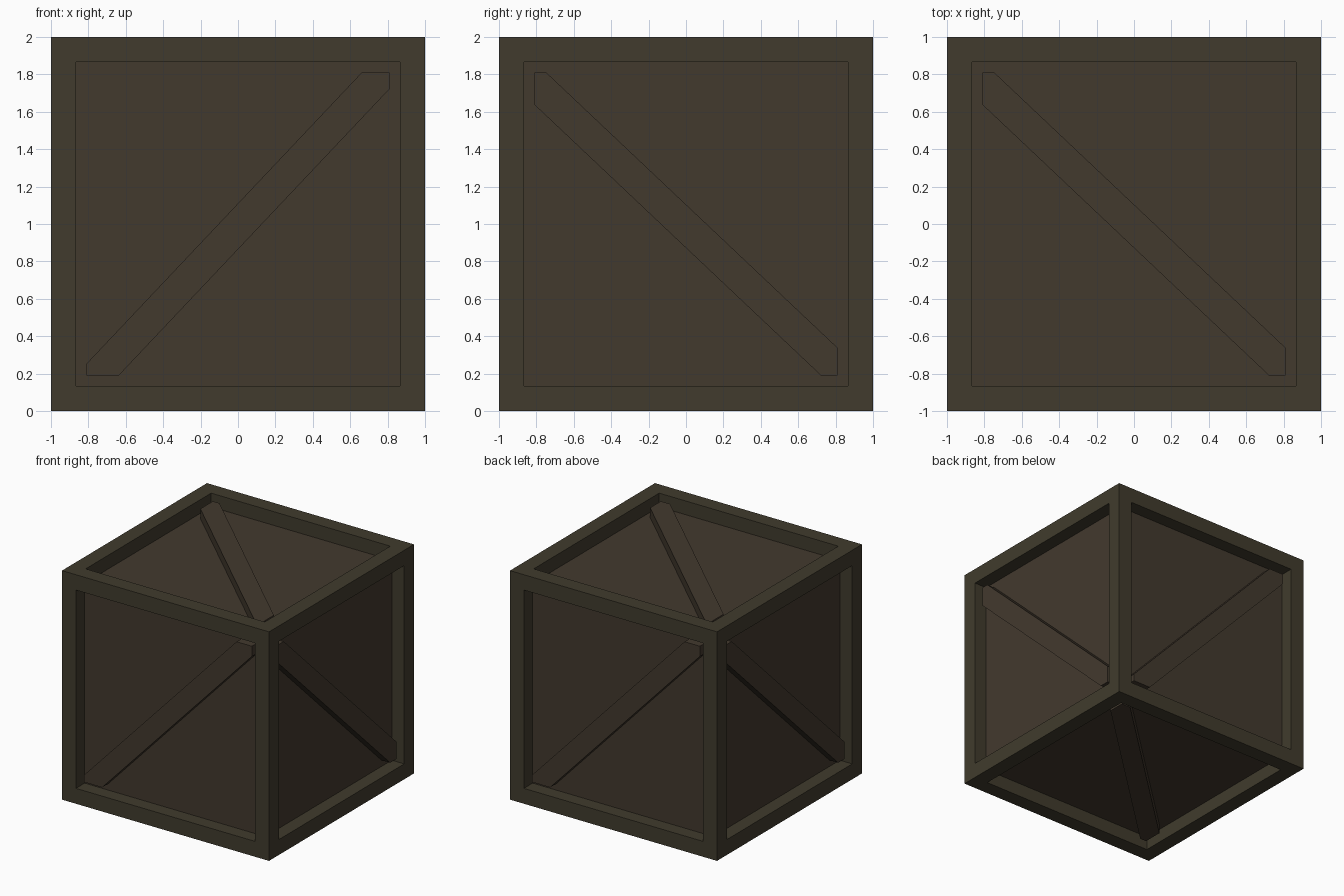
import bpy, bmesh
from mathutils import Vector

if "Cube" in bpy.data.objects:
    bpy.data.objects.remove(bpy.data.objects["Cube"])

BORDER, RECESS, BRACE_TOP = 0.19, 0.12, 0.035   # frame width, panel depth, brace depth
E = 1 - BORDER                                   # half size of the opening


def material(name, rgb):
    m = bpy.data.materials.new(name)
    m.diffuse_color = (*rgb, 1)
    m.use_nodes = True
    m.node_tree.nodes["Principled BSDF"].inputs["Base Color"].default_value = m.diffuse_color
    return m


def finish(bm, name, mats):
    bmesh.ops.recalc_face_normals(bm, faces=bm.faces)
    me = bpy.data.meshes.new(name)
    bm.to_mesh(me)
    bm.free()
    for m in mats:
        me.materials.append(m)
    ob = bpy.data.objects.new(name, me)
    ob.location.z = 1
    bpy.context.collection.objects.link(ob)


frame_mat = material("olive brown wood", (0.052, 0.044, 0.026))
panel_mat = material("dark brown wood", (0.055, 0.041, 0.027))

# Crate body: cube with an inset, sunken panel on every side
bm = bmesh.new()
bmesh.ops.create_cube(bm, size=2)
sides = bm.faces[:]
bmesh.ops.inset_individual(bm, faces=sides, thickness=BORDER)
for f in bmesh.ops.extrude_discrete_faces(bm, faces=sides)["faces"]:
    f.normal_update()
    bmesh.ops.translate(bm, vec=f.normal * -RECESS, verts=f.verts[:])
    f.material_index = 1
finish(bm, "crate_body", [frame_mat, panel_mat])

# Diagonal braces: a strip b = S*a + C +- H trimmed to the opening
S, C, H = 0.945, 0.012, 0.116
outline = [(-E, -E), ((-E - C + H) / S, -E), (E, S * E + C - H),
           (E, E), ((E - C - H) / S, E), (-E, -S * E + C + H)]
X, Y, Z = Vector((1, 0, 0)), Vector((0, 1, 0)), Vector((0, 0, 1))
for side, n, a, b in (("front", -Y, Z, X), ("back", Y, Z, -X),
                      ("right", X, Y, -Z), ("left", -X, -Y, -Z),
                      ("top", Z, X, -Y), ("bottom", -Z, X, Y)):
    bm = bmesh.new()
    face = bm.faces.new([bm.verts.new(n * (1 - RECESS) + a * p + b * q) for p, q in outline])
    ext = bmesh.ops.extrude_face_region(bm, geom=[face])["geom"]
    bmesh.ops.translate(bm, vec=n * (RECESS - BRACE_TOP),
                        verts=[v for v in ext if isinstance(v, bmesh.types.BMVert)])
    finish(bm, side + "_brace", [panel_mat])
